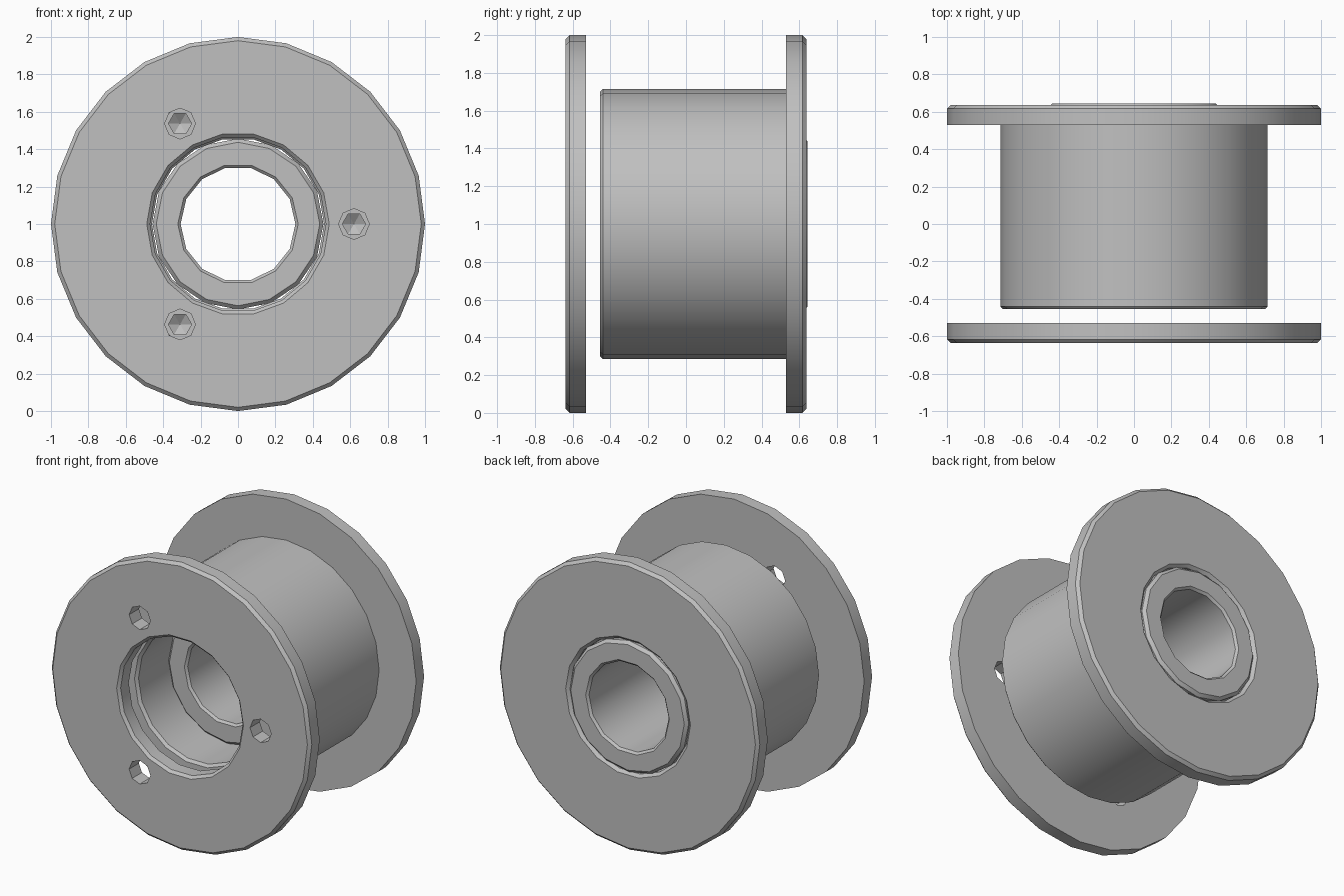
import bpy, bmesh
from math import sin, cos, pi

cube = bpy.data.objects.get("Cube")
if cube:
    bpy.data.objects.remove(cube, do_unlink=True)

metal = bpy.data.materials.new("grey metal")
metal.use_nodes = True
grey = (0.53, 0.53, 0.53, 1)
metal.diffuse_color = grey
metal.node_tree.nodes["Principled BSDF"].inputs["Base Color"].default_value = grey

AXIS_Z = 1.0


def lathe(name, profile, sides, x=0.0, z=0.0):
    """Closed solid turned around the y axis from (y, radius) pairs."""
    bm = bmesh.new()
    rings = []
    for y, r in profile:
        rings.append([bm.verts.new((x + r * cos(2 * pi * i / sides), y,
                                    AXIS_Z + z + r * sin(2 * pi * i / sides)))
                      for i in range(sides)])
    for a, b in zip(rings, rings[1:]):
        for i in range(sides):
            j = (i + 1) % sides
            bm.faces.new((a[i], a[j], b[j], b[i]))
    bm.faces.new(rings[0])
    bm.faces.new(rings[-1])
    bmesh.ops.remove_doubles(bm, verts=bm.verts, dist=0.00001)
    bmesh.ops.recalc_face_normals(bm, faces=bm.faces)
    mesh = bpy.data.meshes.new(name)
    bm.to_mesh(mesh)
    bm.free()
    mesh.materials.append(metal)
    obj = bpy.data.objects.new(name, mesh)
    bpy.context.collection.objects.link(obj)
    return obj


def bore(front, back, r, sides, c, back_c):
    """Cutter for a through hole with a chamfer at each mouth."""
    e = 0.04
    profile = [(front - e, r + c + e), (front + c, r)]
    if back_c:
        profile += [(back - back_c, r), (back + e, r + back_c + e)]
    else:
        profile += [(back + e, r)]
    return lathe("bore_cutter", profile, sides)


def cut(obj, cutters):
    """Subtract the cutters, then shade the result."""
    for cutter in cutters:
        cutter.hide_render = True
        mod = obj.modifiers.new("cut", "BOOLEAN")
        mod.operation = "DIFFERENCE"
        mod.solver = "EXACT"
        mod.object = cutter
    graph = bpy.context.evaluated_depsgraph_get()
    mesh = bpy.data.meshes.new_from_object(obj.evaluated_get(graph))
    obj.modifiers.clear()
    obj.data = mesh
    for cutter in cutters:
        bpy.data.objects.remove(cutter, do_unlink=True)
    bpy.ops.object.select_all(action="DESELECT")
    obj.select_set(True)
    bpy.context.view_layer.objects.active = obj
    bpy.ops.object.shade_smooth_by_angle(angle=pi / 6)


def bolt_circle(profile, sides):
    """Three hole cutters spaced evenly around the axis."""
    return [lathe("bolt_cutter", profile, sides,
                  0.62 * cos(k * 2 * pi / 3), 0.62 * sin(k * 2 * pi / 3))
            for k in range(3)]


# Loose front plate with a central opening and bolt holes
FRONT, BACK = -0.637, 0.637
plate = lathe("front_plate", [(FRONT, 0.98), (FRONT + 0.02, 1), (-0.53, 1)], 24)
cut(plate, [bore(FRONT, -0.53, 0.47, 18, 0.018, 0)]
    + bolt_circle([(-0.7, 0.082), (-0.5, 0.082)], 8))

# Drum with its rear flange, bored through and drilled at the front
drum = lathe("drum_and_rear_flange",
             [(-0.455, 0.7), (-0.44, 0.715), (0.53, 0.715), (0.53, 1),
              (BACK - 0.02, 1), (BACK, 0.98)], 24)
cut(drum, [bore(-0.455, BACK, 0.46, 18, 0.018, 0.02)]
    + bolt_circle([(-0.5, 0.062), (-0.12, 0.062), (-0.08, 0)], 6))

# Bushing seated in the rear of the drum
START, END = -0.13, 0.643
bushing = lathe("bushing", [(START, 0.437), (START + 0.02, 0.457),
                            (END - 0.02, 0.457), (END, 0.437)], 16)
cut(bushing, [bore(START, END, 0.307, 14, 0.015, 0.015)])
